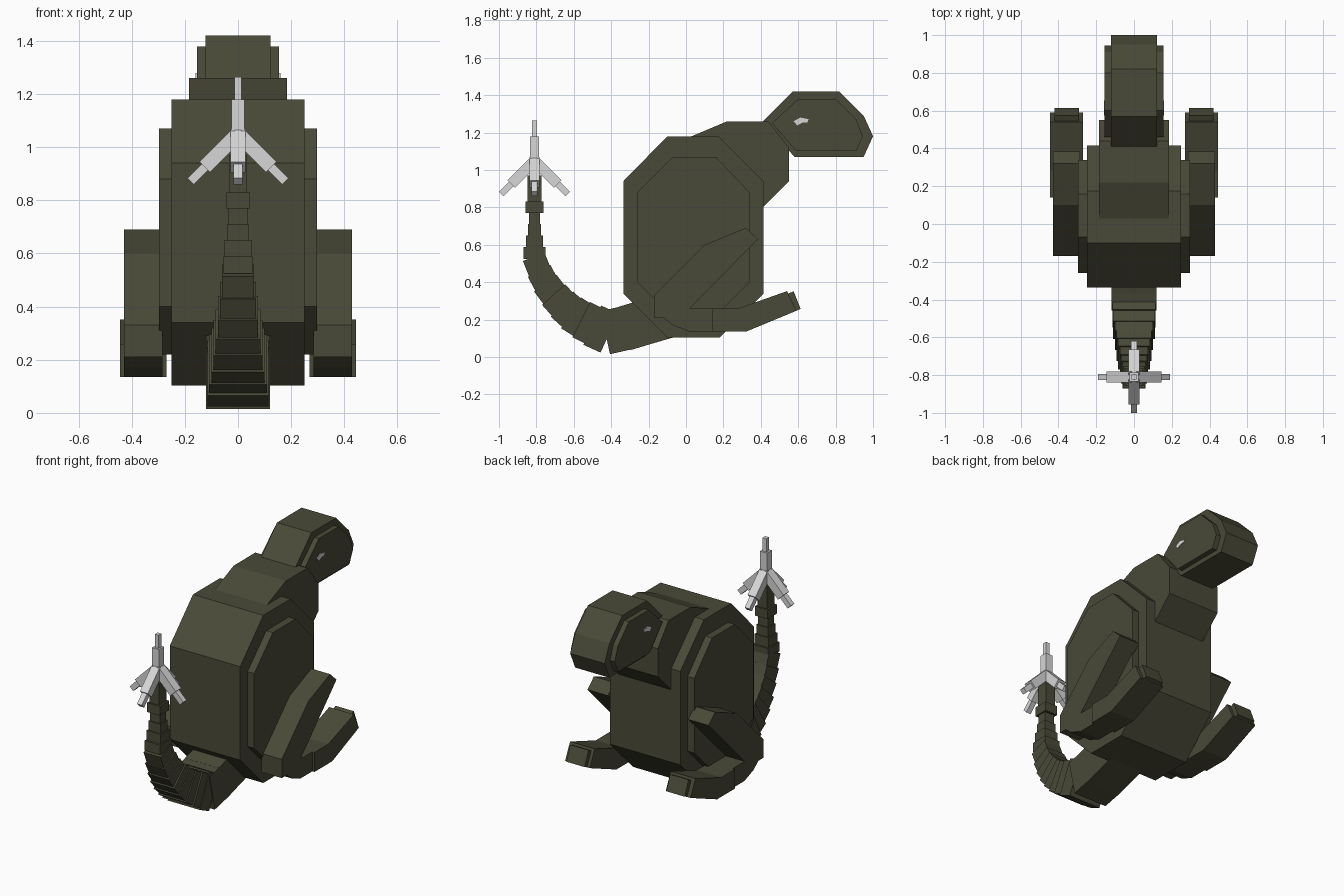
import bpy
import bmesh
from mathutils import Vector, Matrix

cube = bpy.data.objects.get("Cube")
if cube:
    bpy.data.objects.remove(cube, do_unlink=True)


def material(name, color):
    m = bpy.data.materials.new(name)
    m.diffuse_color = (*color, 1)
    m.use_nodes = True
    m.node_tree.nodes["Principled BSDF"].inputs["Base Color"].default_value = (*color, 1)
    return m


olive = material("dark olive", (0.068, 0.068, 0.040))
pale = material("pale grey", (0.68, 0.68, 0.68))


def finish(name, bm, mat):
    bmesh.ops.recalc_face_normals(bm, faces=bm.faces[:])
    mesh = bpy.data.meshes.new(name)
    bm.to_mesh(mesh)
    bm.free()
    mesh.materials.append(mat)
    ob = bpy.data.objects.new(name, mesh)
    bpy.context.collection.objects.link(ob)
    return ob


def slab(name, profile, x0, x1, mat=olive):
    """Extrude a side profile of (y, z) points from x0 to x1."""
    bm = bmesh.new()
    face = bm.faces.new([bm.verts.new((x0, y, z)) for y, z in profile])
    ext = bmesh.ops.extrude_face_region(bm, geom=[face])["geom"]
    verts = [v for v in ext if isinstance(v, bmesh.types.BMVert)]
    bmesh.ops.translate(bm, verts=verts, vec=(x1 - x0, 0, 0))
    return finish(name, bm, mat)


def pair(name, profile, x0, x1, mat=olive):
    slab("left_" + name, profile, x0, x1, mat)
    slab("right_" + name, profile, -x1, -x0, mat)


def add_beam(bm, a, b, width, depth):
    """Add a box running from a to b."""
    a, b = Vector(a), Vector(b)
    d = (b - a).normalized()
    side = Vector((1, 0, 0)) if abs(d.x) < 0.01 else Vector((0, 1, 0))
    rot = Matrix((side, d.cross(side), d)).transposed().to_4x4()
    size = Matrix.Diagonal((width, depth, (b - a).length, 1))
    bmesh.ops.create_cube(bm, size=1, matrix=Matrix.Translation((a + b) / 2) @ rot @ size)


# Body with stepped side panels
slab("body", [(-.335, .34), (-.335, .94), (-.10, 1.18), (.175, 1.18),
              (.415, .94), (.415, .34), (.18, .104), (-.10, .104)], -.25, .25)
slab("body_sides", [(-.26, .40), (-.26, .88), (-.07, 1.07), (.16, 1.07),
                    (.34, .88), (.34, .40), (.16, .22), (-.08, .22)], -.297, .297)

# Neck and head
slab("neck", [(.03, 1.18), (.22, 1.26), (.44, 1.26), (.55, 1.12),
              (.55, .94), (.41, .80), (.10, .90)], -.185, .185)
slab("head", [(.41, 1.26), (.57, 1.42), (.82, 1.42), (.95, 1.29),
              (1.0, 1.18), (.95, 1.07), (.58, 1.07)], -.122, .122)
slab("cheeks", [(.46, 1.25), (.60, 1.38), (.80, 1.38), (.91, 1.27),
                (.945, 1.18), (.91, 1.10), (.59, 1.10)], -.155, .155)
pair("eye", [(.575, 1.26), (.61, 1.28), (.655, 1.272), (.65, 1.255),
             (.62, 1.252), (.595, 1.238)], .154, .160, pale)

# Hind legs, feet and toes
pair("leg", [(-.17, .33), (.10, .60), (.32, .69), (.385, .63), (.02, .26),
             (.14, .26), (.14, .135), (.02, .135), (-.07, .17), (-.12, .21),
             (-.17, .21)], .285, .43)
pair("foot", [(.14, .135), (.32, .135), (.59, .247), (.54, .352),
              (.28, .26), (.14, .26)], .27, .445)
pair("toe", [(.54, .335), (.575, .352), (.613, .257), (.57, .24)], .29, .42)

# Tail: overlapping blocks along a curve, each (y, z, half width, half depth)
tail_path = [(-.10, .22, .12, .12), (-.22, .185, .12, .12), (-.32, .155, .12, .118),
             (-.42, .133, .115, .115), (-.49, .165, .11, .105), (-.55, .195, .10, .098),
             (-.605, .23, .092, .09), (-.655, .275, .085, .083), (-.70, .325, .075, .075),
             (-.745, .385, .068, .068), (-.78, .45, .06, .062), (-.81, .525, .055, .058),
             (-.81, .588, .05, .045), (-.81, .65, .042, .036), (-.81, .71, .036, .03),
             (-.81, .77, .045, .047), (-.81, .83, .034, .038)]
bm = bmesh.new()
ends = tail_path[1:] + [(-.81, .97, 0, 0)]
for (y, z, w, h), (ny, nz, _, _) in zip(tail_path, ends):
    a, b = Vector((0, y, z)), Vector((0, ny, nz))
    lap = (b - a).normalized() * (.012 if z < .5 else 0)
    add_beam(bm, a - lap, b + lap, w * 2, h * 2)
finish("tail", bm, olive)

# Tail spikes: one upright and four slanting down
bm = bmesh.new()
hub = Vector((0, -.81, 1.05))
add_beam(bm, hub - Vector((0, 0, .06)), hub + Vector((0, 0, .13)), .05, .05)
add_beam(bm, hub + Vector((0, 0, .12)), hub + Vector((0, 0, .215)), .027, .027)
for x, y in ((1, 0), (-1, 0), (0, 1), (0, -1)):
    d = Vector((x, y, -1))
    add_beam(bm, hub, hub + d * .125, .056, .056)
    add_beam(bm, hub + d * .12, hub + d * .178, .034, .034)
finish("tail_spikes", bm, pale)
